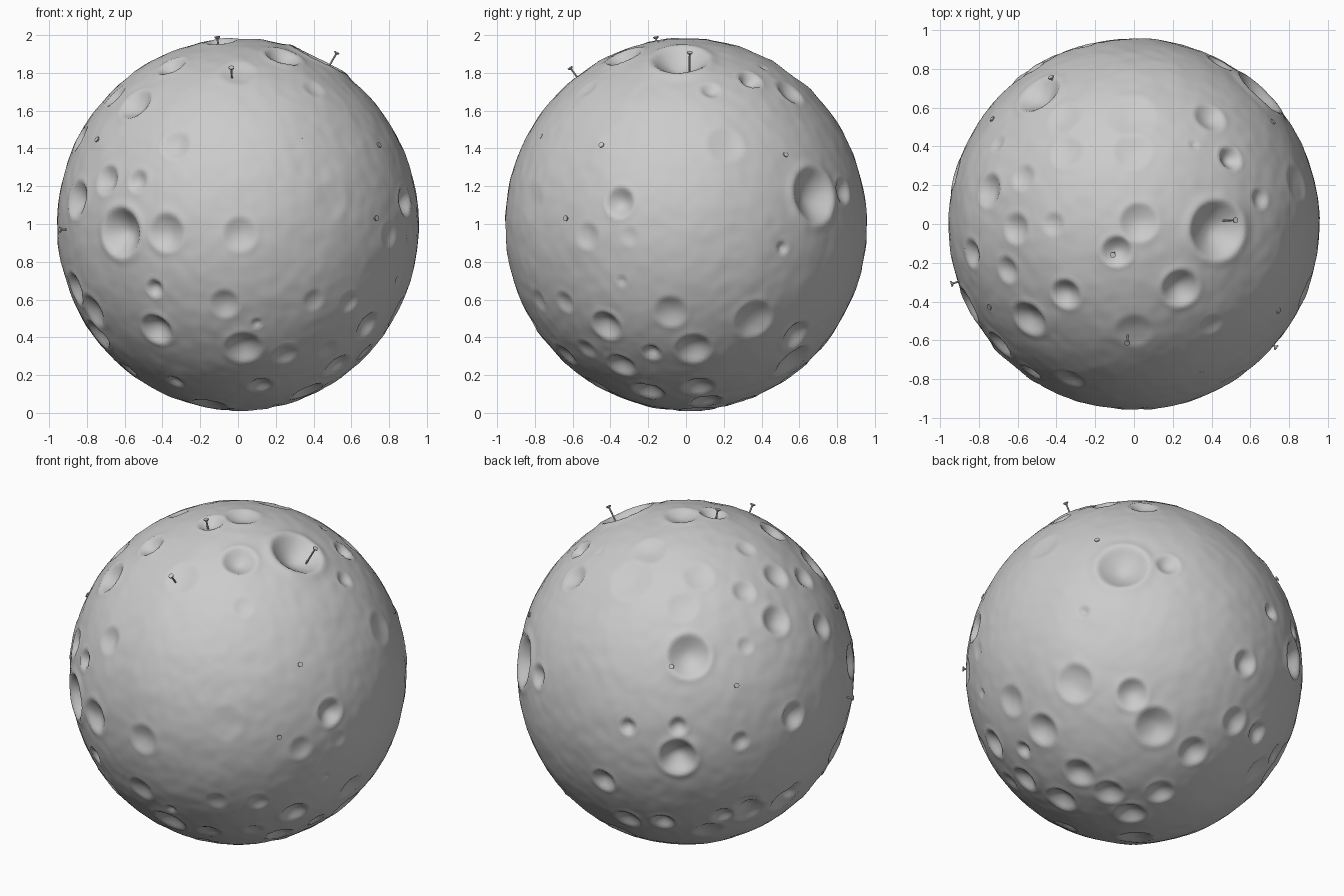
import bpy, bmesh, math, random
from mathutils import Vector, noise

R = 0.957
CENTRE = Vector((0, 0, 0.998))
random.seed(4)


def view(azimuth, elevation):
    """Right, up and toward-viewer axes; azimuth 0 looks at the front."""
    a, e = math.radians(azimuth), math.radians(elevation)
    right = Vector((math.cos(a), math.sin(a), 0))
    toward = Vector((math.sin(a) * math.cos(e), -math.cos(a) * math.cos(e), math.sin(e)))
    return right, toward.cross(right), toward


# Craters as seen from each side: (across, up, radius, depth)
front = [(-.62, -.04, .13, .09), (-.38, -.04, .10, .04), (.01, -.05, .09, .022), (-.69, .23, .08, .035),
         (-.53, .225, .06, .03), (-.43, -.54, .09, .05), (-.44, -.33, .05, .03), (.03, -.635, .10, .04),
         (-.07, -.41, .08, .02), (.10, -.51, .03, .015), (.40, -.39, .06, .012), (.49, .12, .10, .008),
         (-.85, .13, .10, .045), (-.86, -.33, .09, .035), (-.74, -.57, .09, .035), (.80, -.06, .07, .015),
         (-.15, -.93, .10, .03), (.12, -.83, .07, .025), (-.33, -.81, .05, .02), (.25, -.67, .07, .02),
         (.48, -.64, .06, .012)]
side = [(.68, .15, .15, .075), (.83, .17, .07, .03), (-.35, .115, .08, .045), (.21, .41, .10, .012),
        (-.08, -.45, .09, .022), (.36, -.49, .11, .03), (-.42, -.52, .085, .04), (-.18, -.66, .05, .03),
        (.04, -.64, .095, .04), (-.20, -.86, .09, .04), (.51, -.12, .035, .02), (-.30, -.06, .05, .008),
        (-.34, -.29, .03, .01), (-.64, -.40, .06, .015)]
top = [(.43, -.03, .155, .085), (-.09, -.14, .08, .04), (.025, .01, .10, .03), (.24, -.33, .10, .05),
       (-.35, -.36, .08, .04), (.495, .34, .065, .045), (.39, .55, .085, .028), (-.015, .56, .13, .016),
       (-.01, .375, .10, .018), (-.345, .37, .09, .014), (-.36, .55, .09, .014), (.65, .13, .055, .02),
       (-.54, -.49, .10, .045), (-.33, -.80, .08, .02), (0, -.55, .10, .015), (.40, -.52, .06, .012),
       (-.49, .67, .125, .06), (-.57, .24, .07, .02), (.31, .41, .025, .012)]
back_left = [(-.045, -.48, .11, .07), (-.045, -.31, .055, .03), (-.33, -.31, .05, .03), (.31, -.39, .055, .022),
             (.61, -.25, .08, .04), (-.33, -.82, .08, .03), (.21, -.80, .07, .025), (.51, .53, .08, .03),
             (.51, .28, .09, .035), (.67, .52, .07, .025), (.77, .25, .075, .03), (.34, .68, .06, .015),
             (.34, .14, .05, .012)]
back_below = [(-.01, -.11, .09, .04), (.12, -.29, .115, .04), (.335, -.43, .085, .04), (-.31, -.55, .09, .035),
              (-.14, -.66, .085, .035), (.15, -.66, .08, .035), (-.02, -.78, .09, .04), (-.62, -.59, .08, .035),
              (.63, .06, .075, .035), (.70, -.33, .07, .035)]

craters = []
for marks, axes in ((front, view(0, 0)), (side, view(90, 0)), (top, view(0, 90)),
                    (back_left, view(215, 25)), (back_below, view(140, -30))):
    for u, v, radius, depth in marks:
        w = math.sqrt(max(0, R * R - u * u - v * v))
        p = axes[0] * u + axes[1] * v + axes[2] * w
        craters.append((p.normalized(), radius, depth))

# A few more on the underside of the left, which is hardly seen
for i in range(8):
    p = Vector((random.uniform(-1, -.3), random.uniform(-.4, .5), random.uniform(-.9, -.35)))
    craters.append((p.normalized(), random.uniform(.05, .1), random.uniform(.02, .035)))

# Cratered globe
bm = bmesh.new()
bmesh.ops.create_icosphere(bm, subdivisions=7, radius=1)
for vert in bm.verts:
    n = vert.co.normalized()
    h = 0.004 * noise.noise(n * 5) + 0.0025 * noise.noise(n * 14)
    for c, radius, depth in craters:
        t2 = 2 * (1 - n.dot(c)) * R * R / (radius * radius)
        if t2 < 2.6:
            t = math.sqrt(t2)
            if t < 1:
                h -= depth * (1 - t2) ** 1.3
            h += 0.1 * depth * math.exp(-((t - 1.05) / .2) ** 2)
    p = n * (R + h)
    p.z *= 1.028
    vert.co = p
mesh = bpy.data.meshes.new("cratered_globe")
bm.to_mesh(mesh)
bm.free()
mesh.polygons.foreach_set("use_smooth", [True] * len(mesh.polygons))
globe = bpy.data.objects.new("cratered_globe", mesh)
globe.location = CENTRE
bpy.context.collection.objects.link(globe)

# Nails: a thin shaft with a flared flat head, pointing outward
nails = [(-.11, -.16, 1.992), (.525, .02, 1.91), (-.035, -.615, 1.83), (.345, -.77, 1.465),
         (.75, -.45, 1.42), (.737, -.64, 1.03), (-.75, -.43, 1.45), (-.945, -.31, .97),
         (.72, .53, 1.37), (-.735, .545, 1.32), (-.43, .76, 1.44)]
profile = [(.005, -.13), (.005, -.014), (.015, -.006), (.015, 0)]
SIDES = 10
for i, tip in enumerate(nails):
    bm = bmesh.new()
    rings = [[bm.verts.new((r * math.cos(2 * math.pi * k / SIDES), r * math.sin(2 * math.pi * k / SIDES), z))
              for k in range(SIDES)] for r, z in profile]
    for a, b in zip(rings, rings[1:]):
        for k in range(SIDES):
            m = (k + 1) % SIDES
            bm.faces.new((a[k], a[m], b[m], b[k]))
    bm.faces.new(rings[-1])
    bm.faces.new(rings[0][::-1])
    mesh = bpy.data.meshes.new("nail")
    bm.to_mesh(mesh)
    bm.free()
    nail = bpy.data.objects.new("nail_%d" % (i + 1), mesh)
    nail.location = tip
    nail.rotation_mode = 'QUATERNION'
    nail.rotation_quaternion = (Vector(tip) - CENTRE).to_track_quat('Z', 'Y')
    bpy.context.collection.objects.link(nail)
